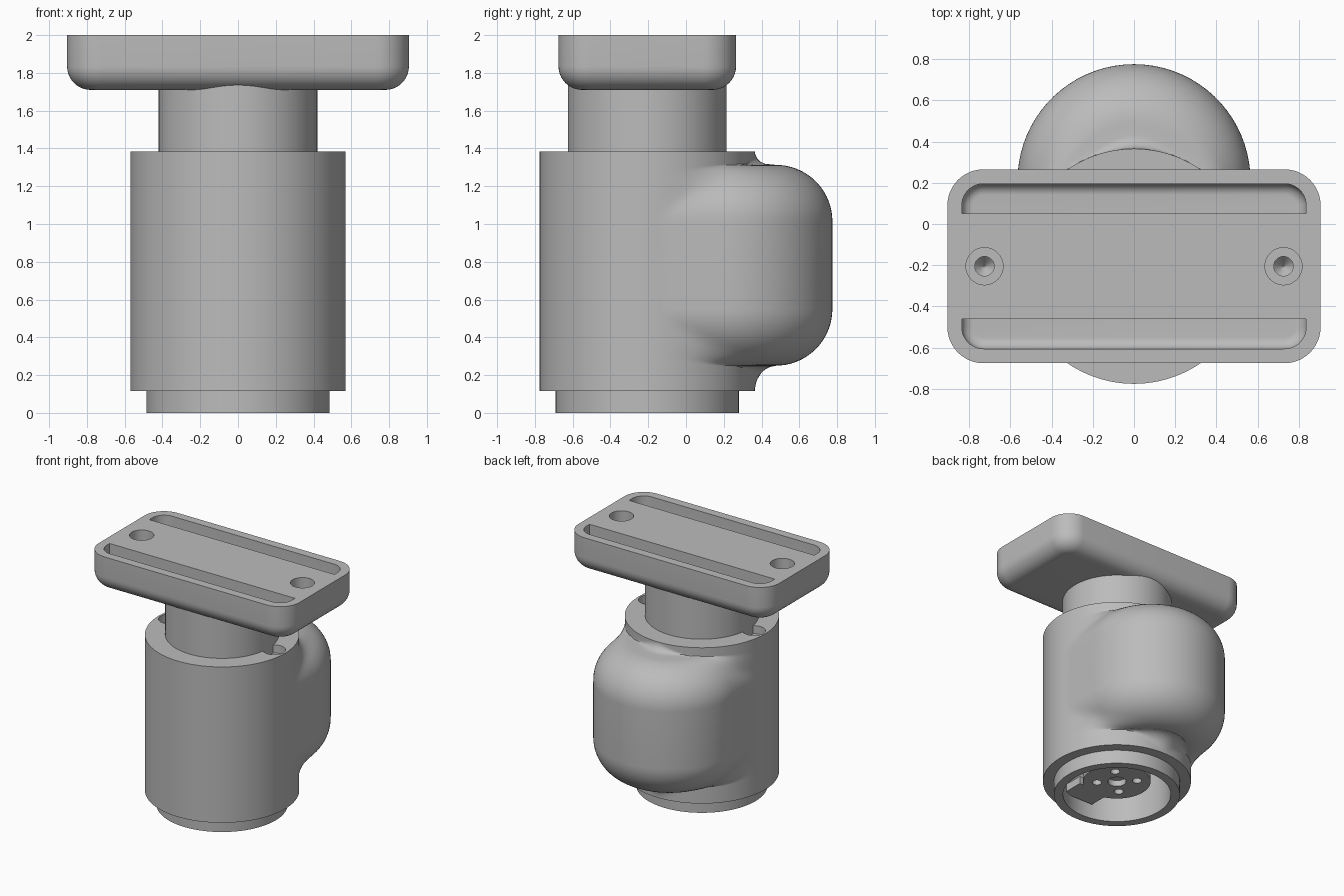
import bpy, bmesh
from math import sin, cos, pi, sqrt

cube = bpy.data.objects.get("Cube")
if cube:
    bpy.data.objects.remove(cube, do_unlink=True)

grey = bpy.data.materials.new("matte grey")
grey.use_nodes = True
grey.diffuse_color = (0.5, 0.5, 0.5, 1)
grey.node_tree.nodes["Principled BSDF"].inputs["Base Color"].default_value = (0.5, 0.5, 0.5, 1)

AXIS = -0.205          # y of the main axis
R = 0.57               # body radius
REACH = 0.415          # distance from the main axis to the bulge axis
SIDES = 128
TURN = [2 * pi * i / SIDES for i in range(SIDES)]


def loft(name, rings):
    """Skin a stack of equal-length rings and cap both ends."""
    bm = bmesh.new()
    stack = [[bm.verts.new(p) for p in ring] for ring in rings]
    for a, b in zip(stack, stack[1:]):
        for i in range(len(a)):
            j = (i + 1) % len(a)
            bm.faces.new((a[i], a[j], b[j], b[i]))
    bm.faces.new(stack[0])
    bm.faces.new(stack[-1])
    bmesh.ops.recalc_face_normals(bm, faces=bm.faces)
    mesh = bpy.data.meshes.new(name)
    bm.to_mesh(mesh)
    bm.free()
    mesh.materials.append(grey)
    ob = bpy.data.objects.new(name, mesh)
    bpy.context.collection.objects.link(ob)
    return ob


def circle(r, z, x=0, y=AXIS):
    return [(x + r * sin(a), y + r * cos(a), z) for a in TURN]


def cylinder(name, r, z0, z1, x=0, y=AXIS):
    return loft(name, [circle(r, z0, x, y), circle(r, z1, x, y)])


def box(name, x0, x1, y0, y1, z0, z1):
    return loft(name, [[(x0, y0, z), (x1, y0, z), (x1, y1, z), (x0, y1, z)] for z in (z0, z1)])


def rounded_rect(hx, hy, r, z, steps=12):
    ring = []
    for q, (sx, sy) in enumerate([(1, 1), (-1, 1), (-1, -1), (1, -1)]):
        for i in range(steps + 1):
            a = (q + i / steps) * pi / 2
            ring.append((sx * (hx - r) + r * cos(a), AXIS + sy * (hy - r) + r * sin(a), z))
    return ring


def tray(name, inset, z0, z1, fillet):
    """Rounded slab with a rolled lower edge."""
    rings = []
    for i in range(11):
        a = i / 10 * pi / 2
        d = inset + fillet * (1 - sin(a))
        rings.append(rounded_rect(0.905 - d, 0.47 - d, 0.175 - d, z0 + fillet * (1 - cos(a))))
    rings.append(rounded_rect(0.905 - inset, 0.47 - inset, 0.175 - inset, z1))
    return loft(name, rings)


def cut(ob, cutter):
    mod = ob.modifiers.new("cut", "BOOLEAN")
    mod.operation = "DIFFERENCE"
    mod.solver = "EXACT"
    mod.object = cutter
    bpy.context.view_layer.objects.active = ob
    bpy.ops.object.modifier_apply(modifier=mod.name)
    bpy.data.objects.remove(cutter, do_unlink=True)


def bulge_ring(rho, z):
    """Round body section blended with a rear lobe of radius rho."""
    k = 0.16 * max(0, sin(pi * (rho - R + REACH) / REACH))
    ring = []
    for a in TURN:
        s, c = abs(sin(a)), cos(a)
        lobe = 0
        disc = rho * rho - (REACH * s) ** 2
        if c > 1e-6:
            if disc >= 0:
                lobe = REACH * c + sqrt(disc)
            if lobe * c < REACH:
                lobe = rho / max(s, 1e-6)
        h = max(k - abs(R - lobe), 0)
        fade = min(1, max(0, c * 2)) if k else 0
        r = max(R, lobe) + (h * h / (4 * k) * fade if k else 0)
        ring.append((r * sin(a), AXIS + r * cos(a), z))
    return ring


# Body: base collar, then a profile of (lobe radius, height) up the rear bulge
def arc(cy, cz, ry, rz, a0, a1, n):
    return [(cy + ry * cos(a0 + (a1 - a0) * i / n), cz + rz * sin(a0 + (a1 - a0) * i / n))
            for i in range(n + 1)]


profile = arc(0.475, 0.115, 0.11, 0.133, pi, pi / 2, 10)
profile += arc(0.475, 0.55, 0.3, 0.3, -pi / 2, 0, 18)
profile += arc(0.475, 1.015, 0.3, 0.298, 0, pi / 2, 18)
profile += arc(0.435, 1.385, 0.07, 0.068, -pi / 2, -pi, 8)
collar = [circle(0.485, 0), circle(0.485, 0.115)]
body = loft("body", collar + [bulge_ring(y - AXIS - REACH, z) for y, z in profile])
cut(body, cylinder("bore", 0.415, -0.1, 1.2))
for side in (-1, 1):
    cut(body, cylinder("screw_hole", 0.085, 1.32, 1.5, side * 0.47))

# Drive horn inside the base, with its screw holes
horn = cylinder("drive_horn", 0.26, 0.115, 0.18)
cut(horn, cylinder("hub_hole", 0.07, 0.05, 0.165))
for i in range(4):
    a = pi / 4 + i * pi / 2
    cut(horn, cylinder("horn_hole", 0.036, 0.05, 0.165, 0.155 * sin(a), AXIS + 0.155 * cos(a)))
arm = box("horn_ledge", -0.08, 0.2, -0.6, -0.41, 0.116, 0.18)
spindle = cylinder("spindle", 0.1, 0.17, 1.25)

# Neck
neck = cylinder("neck", 0.42, 1.3, 1.76)

# Mounting plate with two long slots and counterbored holes
plate = tray("mounting_plate", 0, 1.71, 2.0, 0.125)
slots = tray("slots", 0.07, 1.78, 2.1, 0.055)
cut(slots, box("core", -1, 1, AXIS - 0.255, AXIS + 0.255, 1.6, 2.3))
cut(plate, slots)
cut(plate, cylinder("cable_bore", 0.265, 1.775, 1.89))
for side in (-1, 1):
    x = side * 0.725
    cut(plate, cylinder("counterbore", 0.09, 1.9, 2.1, x))
    cut(plate, loft("pilot_hole", [circle(0.004, 1.78, x), circle(0.047, 1.83, x), circle(0.047, 1.95, x)]))

# Smooth curved walls, keep the edges crisp
for ob in (body, horn, spindle, neck, plate):
    bpy.ops.object.select_all(action="DESELECT")
    ob.select_set(True)
    bpy.context.view_layer.objects.active = ob
    bpy.ops.object.shade_smooth_by_angle(angle=0.55)
